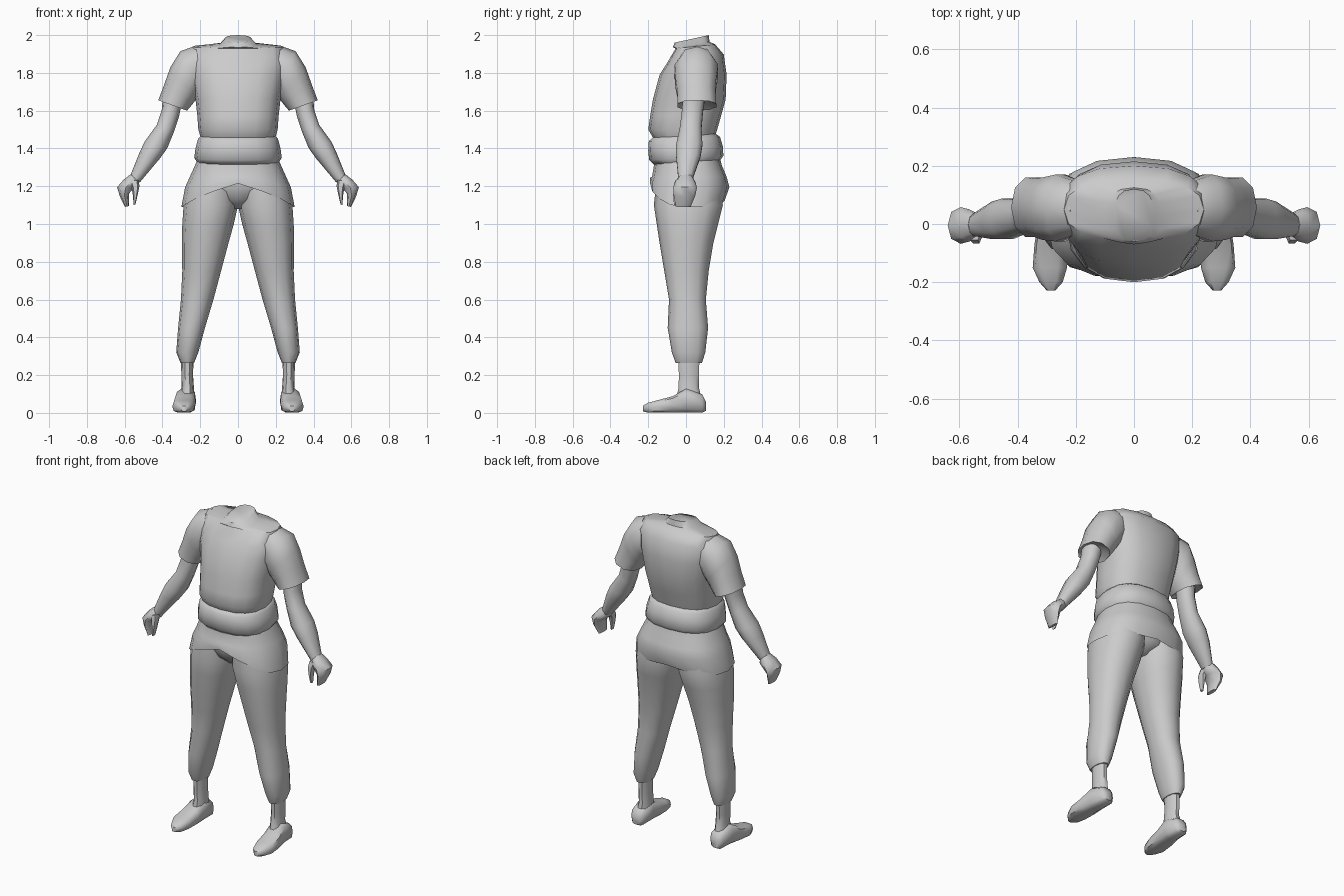
import bpy, bmesh, math
from mathutils import Vector

grey = bpy.data.materials.new("cloth_grey")
grey.diffuse_color = (0.6, 0.6, 0.6, 1)


def oval(c, u, v, n, p):
    """Rounded-box ring around c with half axes u and v."""
    pts = []
    for i in range(n):
        a = 2 * math.pi * i / n
        s, t = math.cos(a), math.sin(a)
        s = math.copysign(abs(s) ** p, s)
        t = math.copysign(abs(t) ** p, t)
        pts.append(c + u * s + v * t)
    return pts


def limb_ring(xo, zo, xi, zi, y0, y1, n=10, p=0.9):
    """Ring through an outer and an inner point, spanning y0 to y1."""
    c = Vector(((xo + xi) / 2, (y0 + y1) / 2, (zo + zi) / 2))
    u = Vector(((xo - xi) / 2, 0, (zo - zi) / 2))
    return oval(c, u, Vector((0, (y1 - y0) / 2, 0)), n, p)


def body_ring(hx, y0, y1, z, slope=0.0, n=16, p=0.82):
    """Centred ring, raised towards the back by slope."""
    h = (y1 - y0) / 2
    return oval(Vector((0, (y0 + y1) / 2, z)), Vector((hx, 0, 0)),
                Vector((0, h, h * slope)), n, p)


def loft(name, rings, mirror=False, cap_start=True, cap_end=True, angle=50):
    bm = bmesh.new()
    loops = [[bm.verts.new(q) for q in r] for r in rings]
    for a, b in zip(loops, loops[1:]):
        for i in range(len(a)):
            j = (i + 1) % len(a)
            bm.faces.new((a[i], a[j], b[j], b[i]))
    if cap_start:
        bm.faces.new(loops[0][::-1])
    if cap_end:
        bm.faces.new(loops[-1])
    bmesh.ops.recalc_face_normals(bm, faces=bm.faces)
    me = bpy.data.meshes.new(name)
    bm.to_mesh(me)
    bm.free()
    me.materials.append(grey)
    ob = bpy.data.objects.new(name, me)
    bpy.context.collection.objects.link(ob)
    bpy.ops.object.select_all(action='DESELECT')
    ob.select_set(True)
    bpy.context.view_layer.objects.active = ob
    bpy.ops.object.shade_smooth_by_angle(angle=math.radians(angle))
    if mirror:
        m = ob.modifiers.new("mirror", 'MIRROR')
        m.use_mirror_merge = False
    return ob


# Tunic with collar stump
loft("tunic", [body_ring(*r) for r in (
    (.195, -.17, .15, 1.45), (.21, -.2, .165, 1.50), (.215, -.19, .185, 1.57),
    (.225, -.175, .21, 1.66), (.25, -.14, .215, 1.79), (.26, -.1, .2, 1.875, .15),
    (.24, -.055, .155, 1.94, .1), (.1, -.07, .125, 1.95, .15),
    (.07, -.06, .12, 1.98, .22))])

# Belt wrapped around the waist
loft("belt", [body_ring(*r) for r in (
    (.195, -.17, .16, 1.47, .04), (.212, -.197, .18, 1.45, .06),
    (.225, -.2, .195, 1.40, .06), (.232, -.195, .198, 1.35, .06),
    (.215, -.17, .18, 1.325, .06))])

# Tunic skirt, its hem arched at front and slightly at back
skirt = [body_ring(*r) for r in (
    (.21, -.165, .18, 1.35), (.228, -.17, .19, 1.31), (.255, -.18, .215, 1.25),
    (.28, -.19, .23, 1.195), (.3, -.19, .205, 1.09))]
for q in skirt[-1]:
    rise = max(0, 1 - abs(q.x) / .29)
    q.z += (.125 if q.y < 0 else .035) * rise ** .7
for q in skirt[-2]:
    if q.y < 0:
        q.z += .05 * max(0, 1 - abs(q.x) / .28)
loft("skirt", skirt, cap_end=False)

# Seat of the trousers
loft("trouser_seat", [body_ring(*r) for r in (
    (.2, -.15, .17, 1.32), (.22, -.16, .18, 1.2), (.13, -.13, .165, 1.13),
    (.03, -.07, .1, 1.08))])

# Trouser legs
loft("trouser_leg", [limb_ring(xo, z, xi, z, y0, y1, 12) for xo, xi, y0, y1, z in (
    (.25, .0, -.155, .175, 1.24), (.288, .0, -.17, .195, 1.1),
    (.295, .022, -.155, .17, 1.0), (.297, .05, -.14, .145, .9),
    (.295, .09, -.115, .12, .75), (.302, .13, -.09, .105, .6),
    (.317, .175, -.097, .117, .45), (.327, .21, -.075, .102, .32),
    (.305, .232, -.055, .085, .265))], mirror=True)

# Ankles
loft("ankle", [limb_ring(xo, z, xi, z, y0, y1) for xo, xi, y0, y1, z in (
    (.302, .235, -.045, .075, .3), (.3, .238, -.04, .07, .2),
    (.298, .233, -.042, .072, .13), (.312, .23, -.06, .09, .06))], mirror=True)

# Feet, lofted from heel to toe
loft("foot", [oval(Vector(((x0 + x1) / 2, y, (z0 + z1) / 2)),
                   Vector(((x1 - x0) / 2, 0, 0)),
                   Vector((0, 0, (z1 - z0) / 2)), 10, .65)
              for y, x0, x1, z0, z1 in (
    (.105, .25, .3, .01, .06), (.085, .228, .32, 0, .1),
    (.0, .222, .33, 0, .13), (-.07, .224, .342, 0, .09),
    (-.15, .23, .348, 0, .068), (-.2, .245, .325, 0, .055),
    (-.228, .27, .3, .008, .038))], mirror=True)

# Short sleeves
loft("sleeve", [limb_ring(*r) for r in (
    (.22, 1.945, .16, 1.74, -.04, .15), (.305, 1.915, .2, 1.7, -.065, .175),
    (.358, 1.83, .222, 1.66, -.06, .165), (.39, 1.74, .24, 1.635, -.05, .16),
    (.422, 1.655, .27, 1.6, -.05, .165), (.385, 1.665, .3, 1.63, -.01, .12))],
    mirror=True)

# Bare forearms
loft("forearm", [limb_ring(*r) for r in (
    (.4, 1.67, .3, 1.63, -.02, .1), (.402, 1.61, .312, 1.57, -.025, .092),
    (.43, 1.525, .338, 1.49, -.035, .085), (.495, 1.435, .375, 1.4, -.055, .09),
    (.525, 1.37, .415, 1.345, -.055, .08), (.573, 1.25, .52, 1.22, -.042, .035))],
    mirror=True)

# Hands: curled palm with fingers, and a thumb
loft("hand", [limb_ring(*r, 8) for r in (
    (.57, 1.262, .525, 1.235, -.04, .035), (.605, 1.235, .525, 1.21, -.06, .05),
    (.64, 1.195, .55, 1.19, -.068, .058), (.625, 1.145, .578, 1.16, -.065, .05),
    (.598, 1.09, .577, 1.095, -.055, .025))], mirror=True)
loft("thumb", [limb_ring(*r, 6) for r in (
    (.575, 1.225, .525, 1.235, -.06, .01), (.562, 1.185, .522, 1.2, -.07, -.02),
    (.556, 1.15, .532, 1.15, -.07, -.03), (.553, 1.1, .543, 1.105, -.065, -.04))],
    mirror=True)
